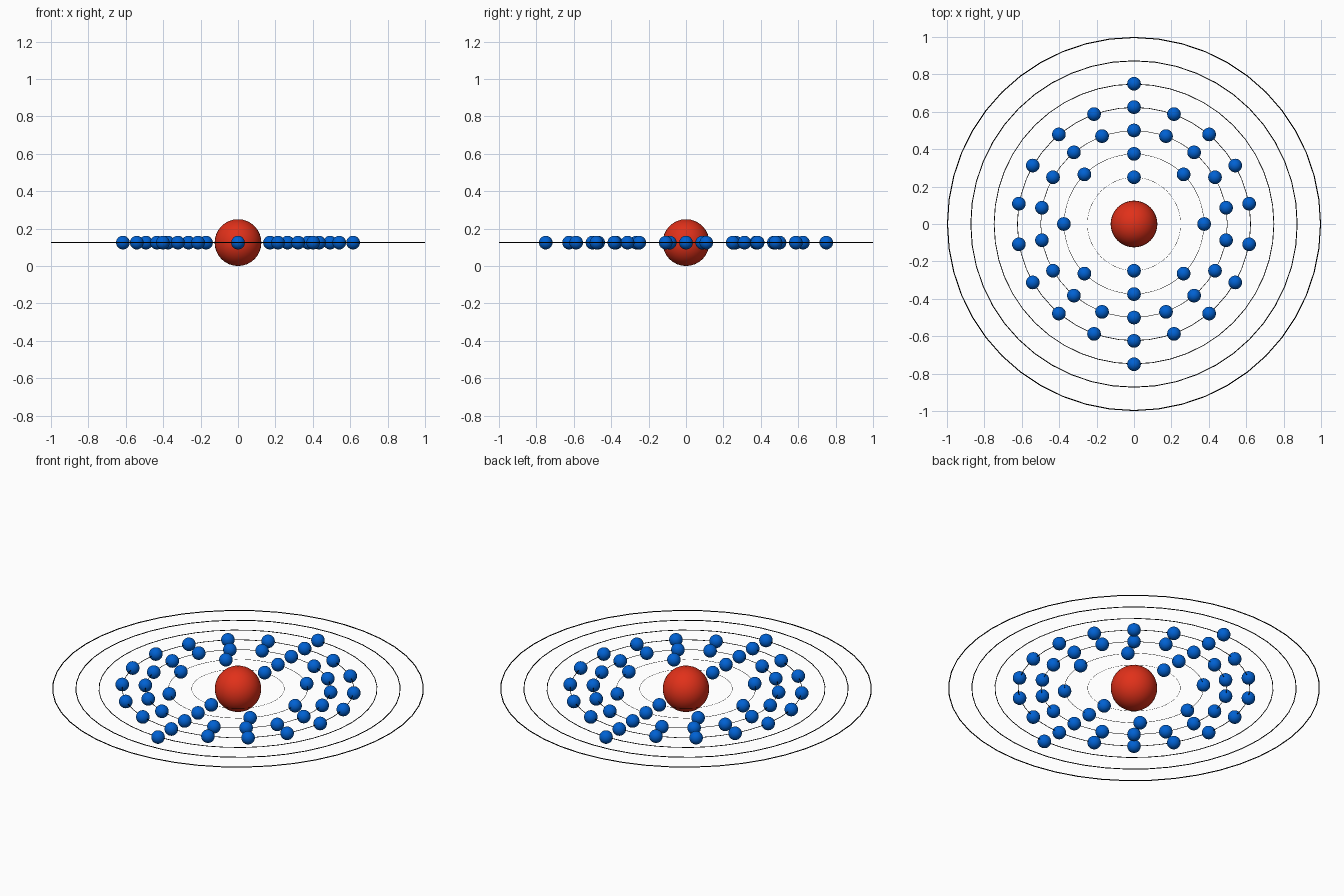
import bpy
from math import sin, cos, tau, pi

if "Cube" in bpy.data.objects:
    bpy.data.objects.remove(bpy.data.objects["Cube"])

HEIGHT = 0.125


def material(name, color):
    mat = bpy.data.materials.new(name)
    mat.diffuse_color = color
    mat.use_nodes = True
    mat.node_tree.nodes["Principled BSDF"].inputs["Base Color"].default_value = mat.diffuse_color
    return mat


red = material("nucleus_red", (0.75, 0.03, 0.01, 1))
blue = material("electron_blue", (0.0, 0.12, 0.65, 1))
black = material("orbit_black", (0.0, 0.0, 0.0, 1))


def finish(name, mat):
    obj = bpy.context.object
    obj.name = name
    obj.data.materials.append(mat)
    bpy.ops.object.shade_smooth()
    return obj


# Nucleus
bpy.ops.mesh.primitive_uv_sphere_add(segments=32, ring_count=16, radius=0.125,
                                     location=(0, 0, HEIGHT))
finish("nucleus", red)

# Orbit rings: thickness grows with the ring radius
for i in range(7):
    r = 0.25 + 0.125 * i
    tube = 0.0028 * r
    bpy.ops.mesh.primitive_torus_add(major_segments=48, minor_segments=8,
                                     major_radius=r - tube, minor_radius=tube,
                                     location=(0, 0, HEIGHT))
    finish(f"orbit_{i + 1}", black)

# One electron, shared by every shell
bpy.ops.mesh.primitive_uv_sphere_add(segments=32, ring_count=16, radius=0.0365)
first = finish("electron", blue)
mesh = first.data
bpy.data.objects.remove(first)

# Electrons spread evenly around each shell, starting at the back
for shell, count in enumerate((2, 8, 18, 18, 2)):
    r = 0.25 + 0.125 * shell
    for k in range(count):
        a = pi / 2 + tau * k / count
        obj = bpy.data.objects.new(f"electron_{shell + 1}_{k + 1}", mesh)
        obj.location = (r * cos(a), r * sin(a), HEIGHT)
        bpy.context.collection.objects.link(obj)
